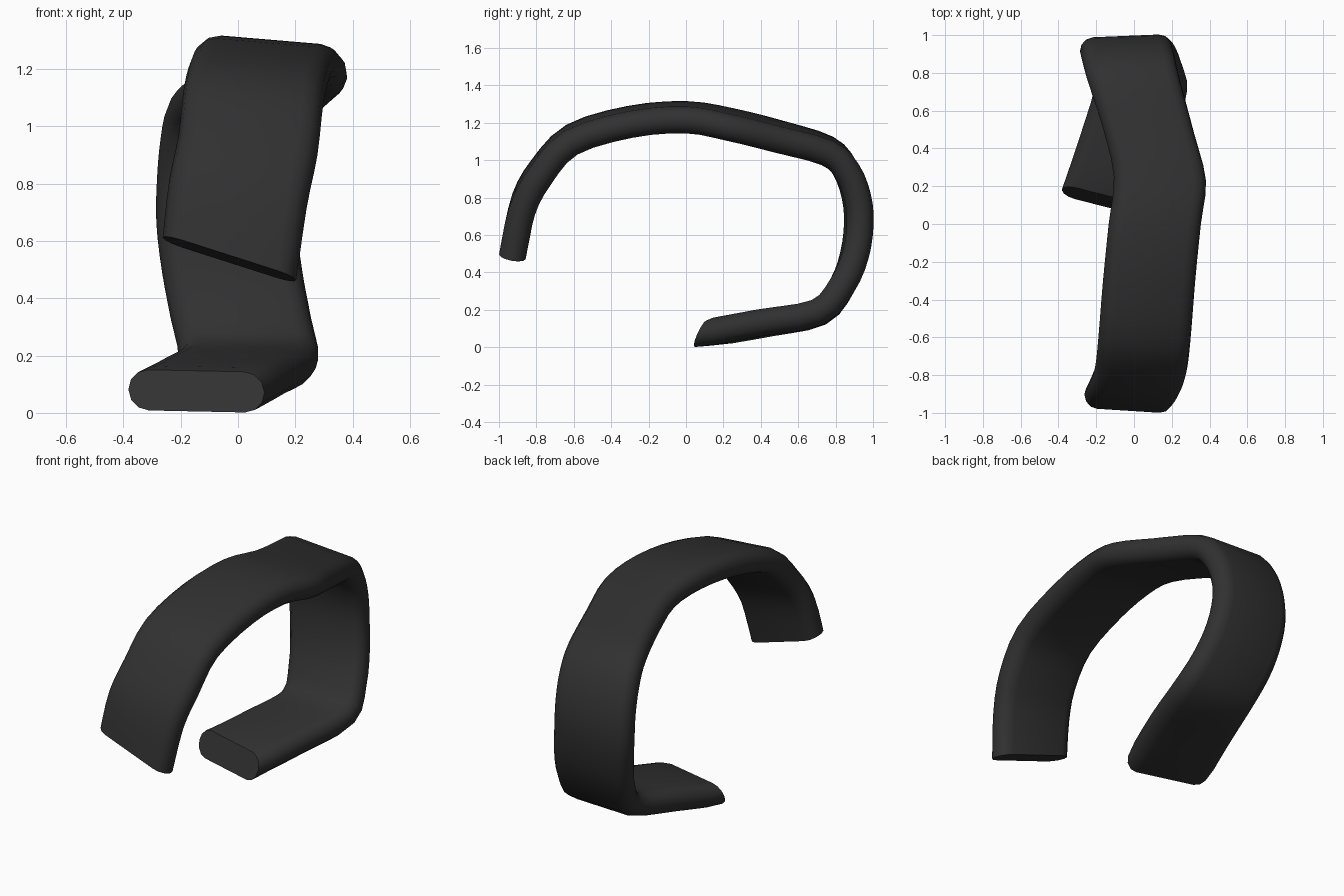
import bpy, bmesh, math
from mathutils import Vector

if "Cube" in bpy.data.objects:
    bpy.data.objects.remove(bpy.data.objects["Cube"])

# Strap stations: centre x, y, z, then lean of the right edge in y and z
STATIONS = [
    (-0.03, -0.918, 0.537, -0.015, -0.076), (0.0, -0.868, 0.765, -0.012, -0.05),
    (0.035, -0.775, 0.935, -0.01, -0.035), (0.055, -0.61, 1.11, -0.01, -0.025),
    (0.08, -0.30, 1.205, 0.0, -0.02), (0.11, 0.0, 1.23, 0.0, -0.02),
    (0.137, 0.24, 1.19, -0.01, -0.022), (0.075, 0.50, 1.125, -0.02, -0.018),
    (0.0, 0.755, 1.05, 0.0, -0.015), (-0.025, 0.855, 0.95, 0.008, -0.01),
    (-0.038, 0.91, 0.81, 0.01, -0.005), (-0.04, 0.924, 0.66, 0.01, 0.0),
    (-0.02, 0.90, 0.49, 0.008, 0.0), (0.01, 0.835, 0.33, 0.0, 0.0),
    (0.035, 0.71, 0.187, -0.01, 0.0), (-0.045, 0.42, 0.13, -0.045, 0.0),
    (-0.145, 0.12, 0.076, -0.06, -0.005),
]
HALF_WIDTH, RADIUS, STEPS = 0.245, 0.072, 3


def spline(a, b, c, d, t):
    return 0.5 * (2 * b + (c - a) * t + (2 * a - 5 * b + 4 * c - d) * t * t
                  + (3 * b - a - 3 * c + d) * t ** 3)


# Smooth the stations into a dense path
path = []
last = len(STATIONS) - 1
for i in range(last):
    q = [STATIONS[max(0, min(last, i + k))] for k in (-1, 0, 1, 2)]
    for s in range(STEPS):
        path.append([spline(*v, s / STEPS) for v in zip(*q)])
path.append(list(STATIONS[-1]))

# Rounded flat cross-section (across, up)
flat = HALF_WIDTH - RADIUS
profile = []
for side, start in ((1, -90), (-1, 90)):
    for k in range(7):
        a = math.radians(start + 30 * k)
        profile.append((side * flat + RADIUS * math.cos(a), RADIUS * math.sin(a)))

# Sweep the section along the path
bm = bmesh.new()
rings = []
for i, (x, y, z, dy, dz) in enumerate(path):
    p, n = path[max(i - 1, 0)], path[min(i + 1, len(path) - 1)]
    tangent = (Vector(n[:3]) - Vector(p[:3])).normalized()
    across = Vector((0.237, dy, dz)).normalized()
    up = across.cross(tangent).normalized()
    if i == len(path) - 1:
        up += Vector((0, -0.6 if up.z < 0 else 0.6, 0))  # slanted lower cut
    c = Vector((x, y, z))
    rings.append([bm.verts.new(c + across * u + up * v) for u, v in profile])
for a, b in zip(rings, rings[1:]):
    for k in range(len(profile)):
        m = (k + 1) % len(profile)
        bm.faces.new((a[k], a[m], b[m], b[k]))
bm.faces.new(rings[0])
bm.faces.new(rings[-1])
bmesh.ops.recalc_face_normals(bm, faces=bm.faces)

mesh = bpy.data.meshes.new("curved_strap")
bm.to_mesh(mesh)
bm.free()
strap = bpy.data.objects.new("curved_strap", mesh)
bpy.context.collection.objects.link(strap)

# Dark finish and smooth shading with crisp ends
mat = bpy.data.materials.new("dark_grey")
mat.diffuse_color = (0.03, 0.03, 0.03, 1)
mat.use_nodes = True
mat.node_tree.nodes["Principled BSDF"].inputs["Base Color"].default_value = mat.diffuse_color
mesh.materials.append(mat)
bpy.context.view_layer.objects.active = strap
strap.select_set(True)
bpy.ops.object.shade_smooth_by_angle(angle=math.radians(40))
